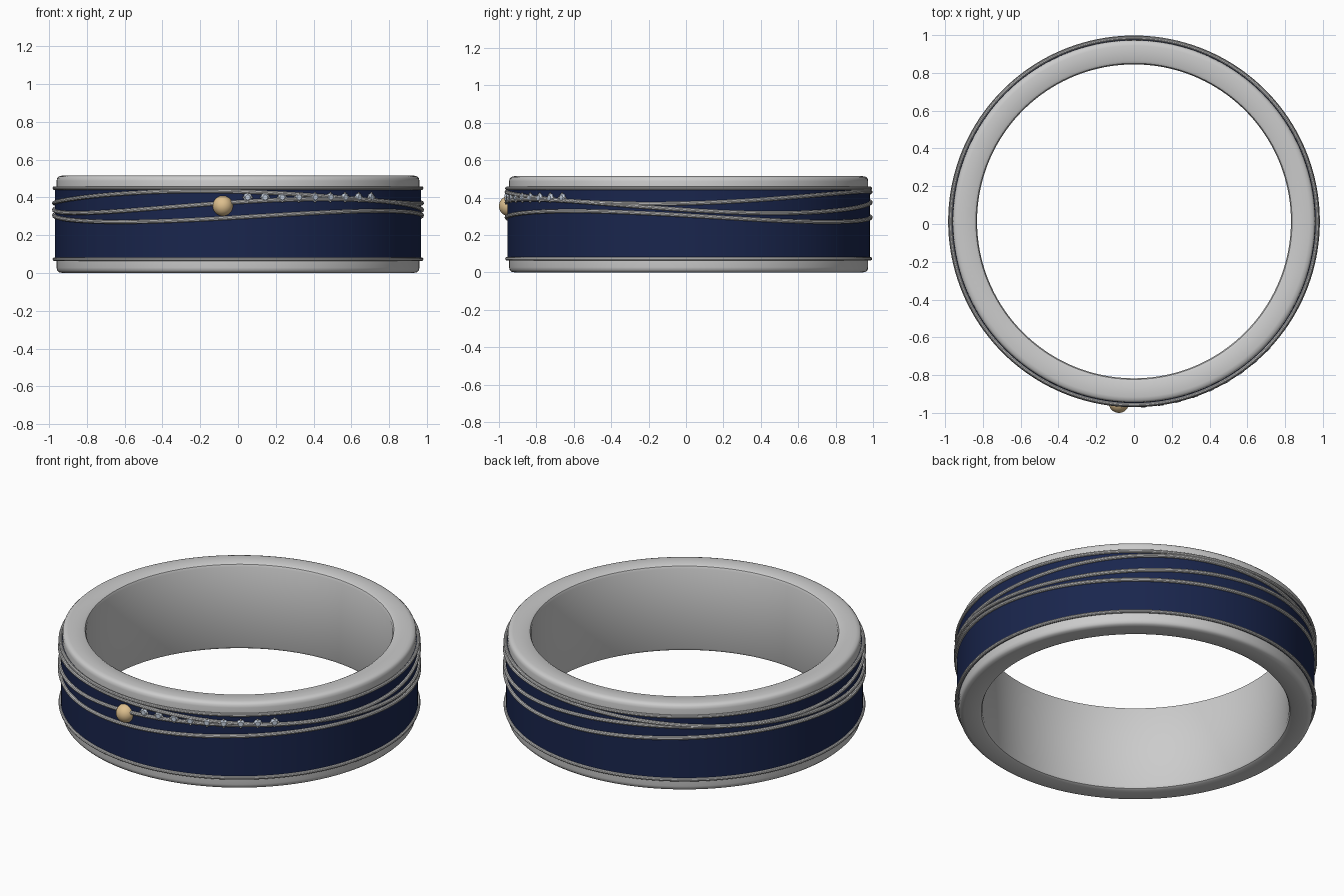
import bpy, bmesh
from math import sin, cos, pi, radians
from mathutils import Matrix, Vector

if "Cube" in bpy.data.objects:
    bpy.data.objects.remove(bpy.data.objects["Cube"])

CY = 0.014          # ring centre, pushed back a little by the front bead
N = 160


def material(name, color):
    m = bpy.data.materials.new(name)
    m.diffuse_color = (*color, 1)
    m.use_nodes = True
    m.node_tree.nodes["Principled BSDF"].inputs["Base Color"].default_value = m.diffuse_color
    return m


def finish(bm, name, mat=None, angle=35):
    bmesh.ops.recalc_face_normals(bm, faces=bm.faces)
    me = bpy.data.meshes.new(name)
    bm.to_mesh(me)
    bm.free()
    ob = bpy.data.objects.new(name, me)
    bpy.context.collection.objects.link(ob)
    if mat:
        me.materials.append(mat)
    if angle:
        bpy.ops.object.select_all(action='DESELECT')
        ob.select_set(True)
        bpy.context.view_layer.objects.active = ob
        bpy.ops.object.shade_smooth_by_angle(angle=radians(angle))
    return ob


def around(phi, r, z):
    """Point on the ring; phi = 0 is the front, growing towards +x."""
    return Vector((r * sin(phi), CY - r * cos(phi), z))


def sweep(name, section, mat=None):
    """Closed sweep round the ring; section(phi) gives (radius, z) points."""
    bm = bmesh.new()
    rings = []
    for i in range(N):
        phi = 2 * pi * i / N
        rings.append([bm.verts.new(around(phi, r, z)) for r, z in section(phi)])
    for i in range(N):
        a, b = rings[i], rings[(i + 1) % N]
        for j in range(len(a)):
            k = (j + 1) % len(a)
            bm.faces.new((a[j], a[k], b[k], b[j]))
    return finish(bm, name, mat)


def wire(name, r, thick, height):
    return sweep(name, lambda p: [(r + thick * cos(t * pi / 5), height(p) + thick * sin(t * pi / 5))
                                  for t in range(10)])


navy = material("navy_enamel", (0.010, 0.019, 0.075))
gold = material("gold", (0.72, 0.52, 0.27))
crystal = material("crystal", (0.55, 0.62, 0.72))

# Metal band: rounded rims with a shallow channel between them
H = 0.515
half = [(0.831, 0.02), (0.837, 0.007), (0.85, 0.0), (0.93, 0.0), (0.948, 0.004),
        (0.957, 0.013), (0.96, 0.028), (0.96, 0.07), (0.945, 0.07)]
band = half + [(r, H - z) for r, z in reversed(half)]
sweep("metal_band", lambda p: band)

# Blue inlay
sweep("blue_inlay", lambda p: [(0.94, 0.068), (0.969, 0.068), (0.969, 0.452), (0.94, 0.452)], navy)

# Edge rails and the three wavy wires, two waves per turn
wire("lower_rail", 0.971, 0.010, lambda p: 0.073)
wire("upper_rail", 0.971, 0.010, lambda p: 0.449)
waves = [("upper", 0.400, 0.033, -12), ("middle", 0.354, 0.037, 28), ("lower", 0.299, 0.029, 50)]
for label, mid, amp, peak in waves:
    wire(label + "_wave_wire", 0.973, 0.011,
         lambda p, m=mid, a=amp, k=radians(peak): m + a * cos(2 * (p - k)))

# Gold bead
bm = bmesh.new()
bmesh.ops.create_uvsphere(bm, u_segments=32, v_segments=16, radius=0.054,
                          matrix=Matrix.Translation((-0.08, -0.946, 0.355)))
finish(bm, "gold_bead", gold)


# Cut stones with four prongs each
def outward(phi, r, z):
    x = Vector((cos(phi), sin(phi), 0))
    out = Vector((sin(phi), -cos(phi), 0))
    m = Matrix((x, Vector((0, 0, 1)), out)).transposed().to_4x4()
    return Matrix.Translation(around(phi, r, z)) @ m


for i in range(9):
    place = outward(radians(3 + 5.4 * i), 0.974, 0.40)
    bm = bmesh.new()
    rings = []
    for rad, h in [(0.004, -0.02), (0.024, 0.0), (0.024, 0.003), (0.014, 0.012)]:
        rings.append([bm.verts.new(place @ Vector((rad * cos(k * pi / 4), rad * sin(k * pi / 4), h)))
                      for k in range(8)])
    for a, b in zip(rings, rings[1:]):
        for k in range(8):
            bm.faces.new((a[k], a[(k + 1) % 8], b[(k + 1) % 8], b[k]))
    bm.faces.new(rings[0])
    bm.faces.new(rings[-1])
    finish(bm, f"stone_{i + 1}", crystal, None)
    bm = bmesh.new()
    for k in range(4):
        t = k * pi / 2
        bmesh.ops.create_uvsphere(bm, u_segments=8, v_segments=6, radius=0.006,
                                  matrix=place @ Matrix.Translation((0.022 * cos(t), 0.022 * sin(t), 0.004)))
    finish(bm, f"stone_prongs_{i + 1}")
